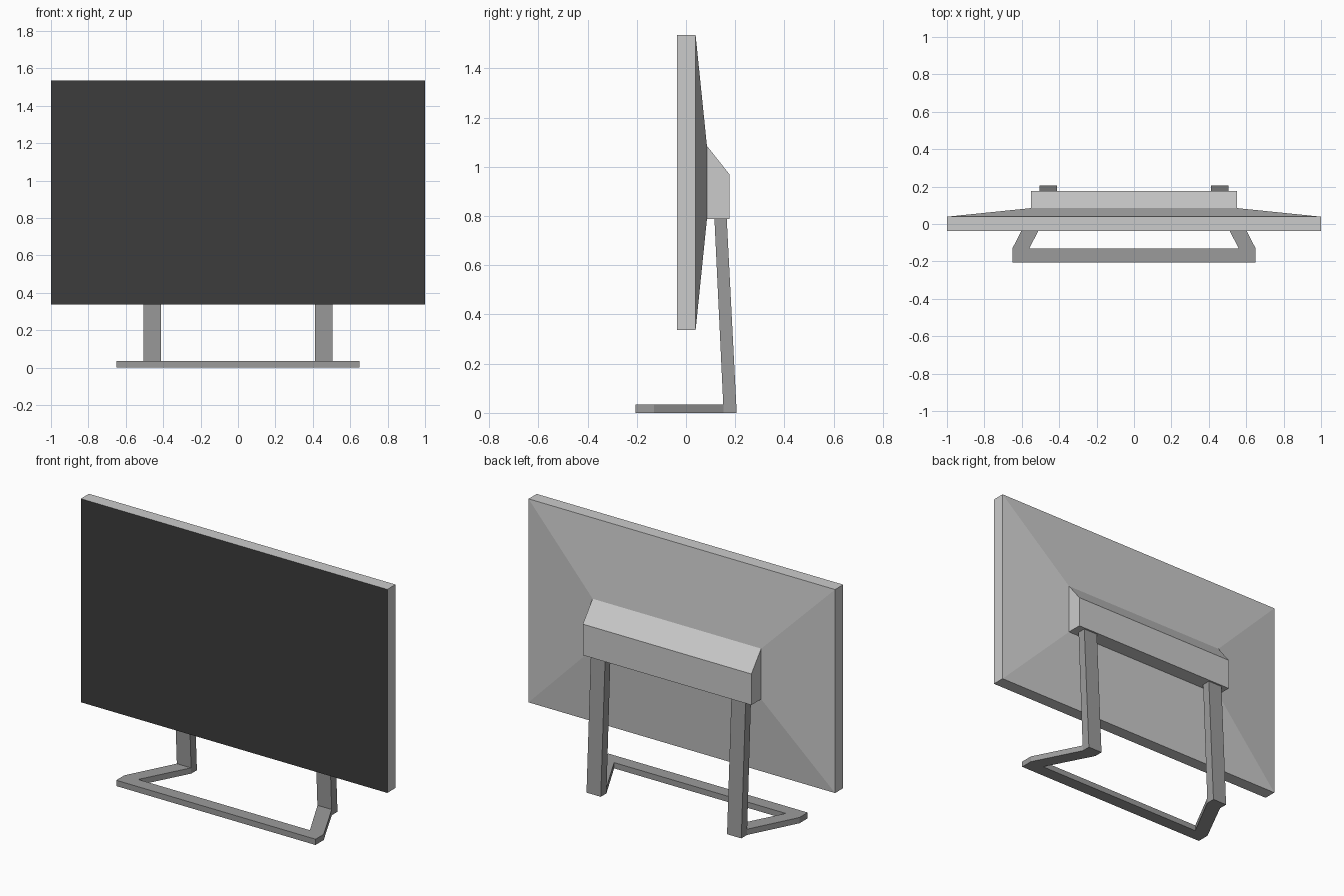
import bpy, bmesh
from mathutils import Vector

if "Cube" in bpy.data.objects:
    bpy.data.objects.remove(bpy.data.objects["Cube"], do_unlink=True)


def material(name, value):
    mat = bpy.data.materials.new(name)
    mat.use_nodes = True
    colour = (value, value, value, 1)
    mat.diffuse_color = colour
    mat.node_tree.nodes["Principled BSDF"].inputs["Base Color"].default_value = colour
    return mat


light_grey = material("light_grey_casing", 0.6)
mid_grey = material("mid_grey_stand", 0.33)
black = material("dark_screen", 0.045)


def finish(bm, name, *mats):
    bmesh.ops.recalc_face_normals(bm, faces=bm.faces)
    mesh = bpy.data.meshes.new(name)
    bm.to_mesh(mesh)
    bm.free()
    for mat in mats:
        mesh.materials.append(mat)
    obj = bpy.data.objects.new(name, mesh)
    bpy.context.collection.objects.link(obj)
    return obj


def prism(name, points, offset, mat):
    """Extrude a closed outline by an offset vector."""
    bm = bmesh.new()
    face = bm.faces.new([bm.verts.new(p) for p in points])
    result = bmesh.ops.extrude_face_region(bm, geom=[face], use_keep_orig=True)
    verts = [g for g in result["geom"] if isinstance(g, bmesh.types.BMVert)]
    bmesh.ops.translate(bm, verts=verts, vec=Vector(offset))
    return finish(bm, name, mat)


def rectangle(half_width, y, low, high):
    return [(-half_width, y, low), (half_width, y, low),
            (half_width, y, high), (-half_width, y, high)]


# Display casing: rectangular rim tapering behind to the housing
PANEL_LOW, PANEL_HIGH = 0.336, 1.536
HOUSING_LOW, HOUSING_HIGH, HOUSING_HALF = 0.787, 1.085, 0.55
FRONT, REAR, TAPER = -0.037, 0.039, 0.085
bm = bmesh.new()
loops = [[bm.verts.new(p) for p in outline] for outline in (
    rectangle(1, FRONT, PANEL_LOW, PANEL_HIGH),
    rectangle(1, REAR, PANEL_LOW, PANEL_HIGH),
    rectangle(HOUSING_HALF, TAPER, HOUSING_LOW, HOUSING_HIGH))]
front_face = bm.faces.new(loops[0])
for a, b in zip(loops, loops[1:]):
    for i in range(4):
        j = (i + 1) % 4
        bm.faces.new((a[i], a[j], b[j], b[i]))
bm.faces.new(loops[-1])

# Screen: inset face within the bezel
bmesh.ops.inset_region(bm, faces=[front_face], thickness=0.03)
front_face.material_index = 1
finish(bm, "display_casing", light_grey, black)

# Rear housing with a sloped top
housing = [(TAPER, HOUSING_LOW), (0.176, HOUSING_LOW), (0.176, 0.97), (TAPER, HOUSING_HIGH)]
prism("rear_housing", [(-HOUSING_HALF, y, z) for y, z in housing],
      (2 * HOUSING_HALF, 0, 0), light_grey)

# Base: open frame with a front bar and two angled arms
LEG_IN, LEG_OUT, LEG_FRONT, LEG_BACK = 0.412, 0.505, 0.153, 0.206
half = [(0.65, -0.206), (0.65, -0.13), (LEG_OUT, LEG_FRONT),
        (LEG_IN, LEG_FRONT), (0.56, -0.13)]
outline = half + [(-x, y) for x, y in reversed(half)]
prism("stand_base", [(x, y, 0) for x, y in outline], (0, 0, 0.034), mid_grey)

# Legs: leaning slightly forward into the housing
leg = [(LEG_FRONT, 0), (LEG_BACK, 0), (0.165, 0.8), (0.115, 0.8)]
for side, start in (("left", LEG_IN), ("right", -LEG_OUT)):
    prism(side + "_leg", [(start, y, z) for y, z in leg],
          (LEG_OUT - LEG_IN, 0, 0), mid_grey)
